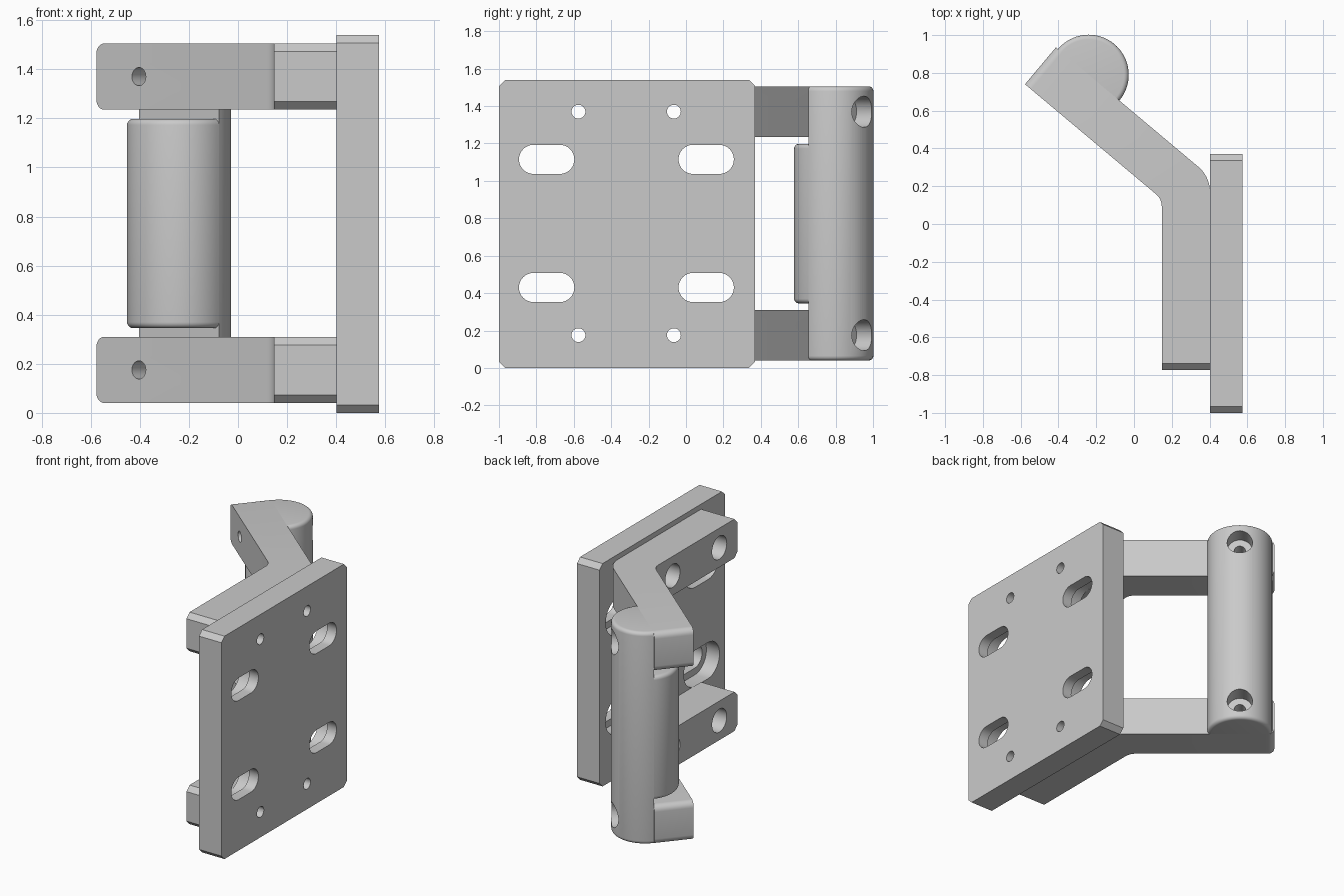
import bpy, bmesh, math
from mathutils import Vector, Matrix

if "Cube" in bpy.data.objects:
    bpy.data.objects.remove(bpy.data.objects["Cube"], do_unlink=True)

grey = bpy.data.materials.new("satin grey")
grey.use_nodes = True
colour = (0.59, 0.59, 0.59, 1)
grey.diffuse_color = colour
grey.node_tree.nodes["Principled BSDF"].inputs["Base Color"].default_value = colour

# Directions: the arms bend by 50 degrees, the grip is square to them
ANGLE = math.radians(140)
ALONG = Vector((math.cos(ANGLE), math.sin(ANGLE), 0))
OUT = Vector((math.sin(ANGLE), -math.cos(ANGLE), 0))
UP = Vector((0, 0, 1))
X, Y = Vector((1, 0, 0)), Vector((0, 1, 0))
GRIP = Vector((-0.24, 0.79, 0))
GRIP_R = 0.212
THICK = 0.255
ARM_Z = (0.04, 1.235)
ARM_H = 0.27


def frame(origin, u, v, w):
    m = Matrix((u, v, w)).transposed().to_4x4()
    m.translation = origin
    return m


def add_loft(bm, rings, matrix):
    """Closed skin through (outline, height) rings of equal point count."""
    loops = [[bm.verts.new(matrix @ Vector((p[0], p[1], h))) for p in pts]
             for pts, h in rings]
    for low, high in zip(loops, loops[1:]):
        for i in range(len(low)):
            bm.faces.new((low[i - 1], low[i], high[i], high[i - 1]))
    bm.faces.new(loops[0][::-1])
    bm.faces.new(loops[-1])


def finish(bm, name):
    bmesh.ops.recalc_face_normals(bm, faces=bm.faces)
    mesh = bpy.data.meshes.new(name)
    bm.to_mesh(mesh)
    bm.free()
    mesh.materials.append(grey)
    obj = bpy.data.objects.new(name, mesh)
    bpy.context.collection.objects.link(obj)
    return obj


def prism(name, pts, depth, matrix, bevels=()):
    """Extruded outline; each bevel is (edge midpoint test, width, segments)."""
    bm = bmesh.new()
    add_loft(bm, [(pts, 0), (pts, depth)], matrix)
    bmesh.ops.recalc_face_normals(bm, faces=bm.faces)
    for test, width, segments in bevels:
        edges = [e for e in bm.edges
                 if abs(e.verts[0].co.z - e.verts[1].co.z) < 1e-5
                 and test((e.verts[0].co + e.verts[1].co) / 2)]
        bmesh.ops.bevel(bm, geom=edges, offset=width, segments=segments,
                        profile=0.5, affect='EDGES')
    return finish(bm, name)


def slot(length, radius, n=16):
    """Round-ended outline; zero length gives a circle."""
    pts = []
    for side, start in ((1, -math.pi / 2), (-1, math.pi / 2)):
        for i in range(n + (length > 0)):
            a = start + math.pi * i / n
            pts.append((side * length / 2 + radius * math.cos(a), radius * math.sin(a)))
    return pts


def bore(bm, origin, u, w, radii, depths, length=0):
    """Stepped hole: one radius between each pair of depths along w."""
    rings = []
    for r, start, end in zip(radii, depths, depths[1:]):
        rings += [(slot(length, r), start), (slot(length, r), end)]
    add_loft(bm, rings, frame(origin, u, UP, w))


def cut(obj, bm):
    cutter = finish(bm, "cutter")
    mod = obj.modifiers.new("holes", 'BOOLEAN')
    mod.operation, mod.solver, mod.object = 'DIFFERENCE', 'EXACT', cutter
    bpy.context.view_layer.update()
    deps = bpy.context.evaluated_depsgraph_get()
    mesh = bpy.data.meshes.new_from_object(obj.evaluated_get(deps))
    obj.modifiers.clear()
    obj.data = mesh
    bpy.data.objects.remove(cutter, do_unlink=True)


def fillet(prev, corner, nxt, radius, n=8):
    a, b = (prev - corner).normalized(), (nxt - corner).normalized()
    half = a.angle(b) / 2
    centre = corner + (a + b).normalized() * radius / math.sin(half)
    reach = radius / math.tan(half)
    start = (corner + a * reach - centre).normalized()
    end = (corner + b * reach - centre).normalized()
    return [centre + start.lerp(end, i / n).normalized() * radius for i in range(n + 1)]


BOLT_Y = (-0.575, -0.065)
BOLT_Z = [z + ARM_H / 2 for z in ARM_Z]

# Mounting plate with chamfered corners, bolt holes and counterbored slots
PLATE_X, PLATE_T, C = 0.402, 0.172, 0.033
y0, y1, z1 = -1, 0.37, 1.54
outline = [(y0 + C, 0), (y1 - C, 0), (y1, C), (y1, z1 - C),
           (y1 - C, z1), (y0 + C, z1), (y0, z1 - C), (y0, C)]
plate = prism("mounting_plate", outline, PLATE_T, frame((PLATE_X, 0, 0), Y, UP, X))
holes = bmesh.new()
for y in (-0.745, 0.108):
    for z in (0.43, 1.115):
        bore(holes, (PLATE_X, y, z), Y, X, (0.125, 0.078), (-0.1, 0.1, 0.3), 0.14)
for y in BOLT_Y:
    for z in BOLT_Z:
        bore(holes, (PLATE_X, y, z), Y, X, (0.037,), (-0.1, 0.3))
cut(plate, holes)

# Bent arm outline, seen from above
tip = GRIP + ALONG * 0.226
tip_in = tip - OUT * THICK
inner_x = PLATE_X - THICK
slope = ALONG.y / ALONG.x
bend_out = Vector((PLATE_X, tip.y + (PLATE_X - tip.x) * slope, 0))
bend_in = Vector((inner_x, tip_in.y + (inner_x - tip_in.x) * slope, 0))
foot_out, foot_in = Vector((PLATE_X, -0.772, 0)), Vector((inner_x, -0.772, 0))
arm_outline = ([foot_in, foot_out] + fillet(foot_out, bend_out, tip, 0.17)
               + [tip, tip_in] + fillet(tip_in, bend_in, foot_in, 0.085))

for label, z, bolt_z in zip(("lower", "upper"), ARM_Z, BOLT_Z):
    arm = prism(label + "_arm", arm_outline, ARM_H, Matrix.Translation((0, 0, z)),
                [(lambda p: p.y < -0.77, 0.033, 1),
                 (lambda p: p.dot(ALONG) > tip.dot(ALONG) - 1e-4, 0.042, 6)])
    holes = bmesh.new()
    for y in BOLT_Y:
        bore(holes, (inner_x, y, bolt_z), Y, X, (0.08, 0.037), (-0.1, 0.12, 0.4))
    bore(holes, GRIP + UP * bolt_z, ALONG, OUT, (0.037,), (-0.4, 0.1))
    cut(arm, holes)


# Grip: two half cylinders meeting on the outer face of the arms
def half_grip(name, side, z, height):
    pts = [GRIP + (ALONG * math.cos(a) + OUT * side * math.sin(a)) * GRIP_R
           for a in (math.pi * i / 40 for i in range(41))]
    return prism(name, pts, height, Matrix.Translation((0, 0, z)),
                 [(lambda p: (p - GRIP).dot(OUT) * side > 1e-3, 0.025, 5)])


outer = half_grip("outer_grip", 1, 0.04, 1.465)
holes = bmesh.new()
for z in BOLT_Z:
    bore(holes, GRIP + UP * z, ALONG, OUT, (0.037, 0.083), (-0.1, 0.09, 0.3))
cut(outer, holes)
half_grip("inner_grip", -1, 0.345, 0.853)

# Smooth shading with sharp edges kept
for obj in bpy.context.scene.objects:
    obj.select_set(obj.type == 'MESH')
bpy.context.view_layer.objects.active = outer
bpy.ops.object.shade_smooth_by_angle(angle=math.radians(30))
